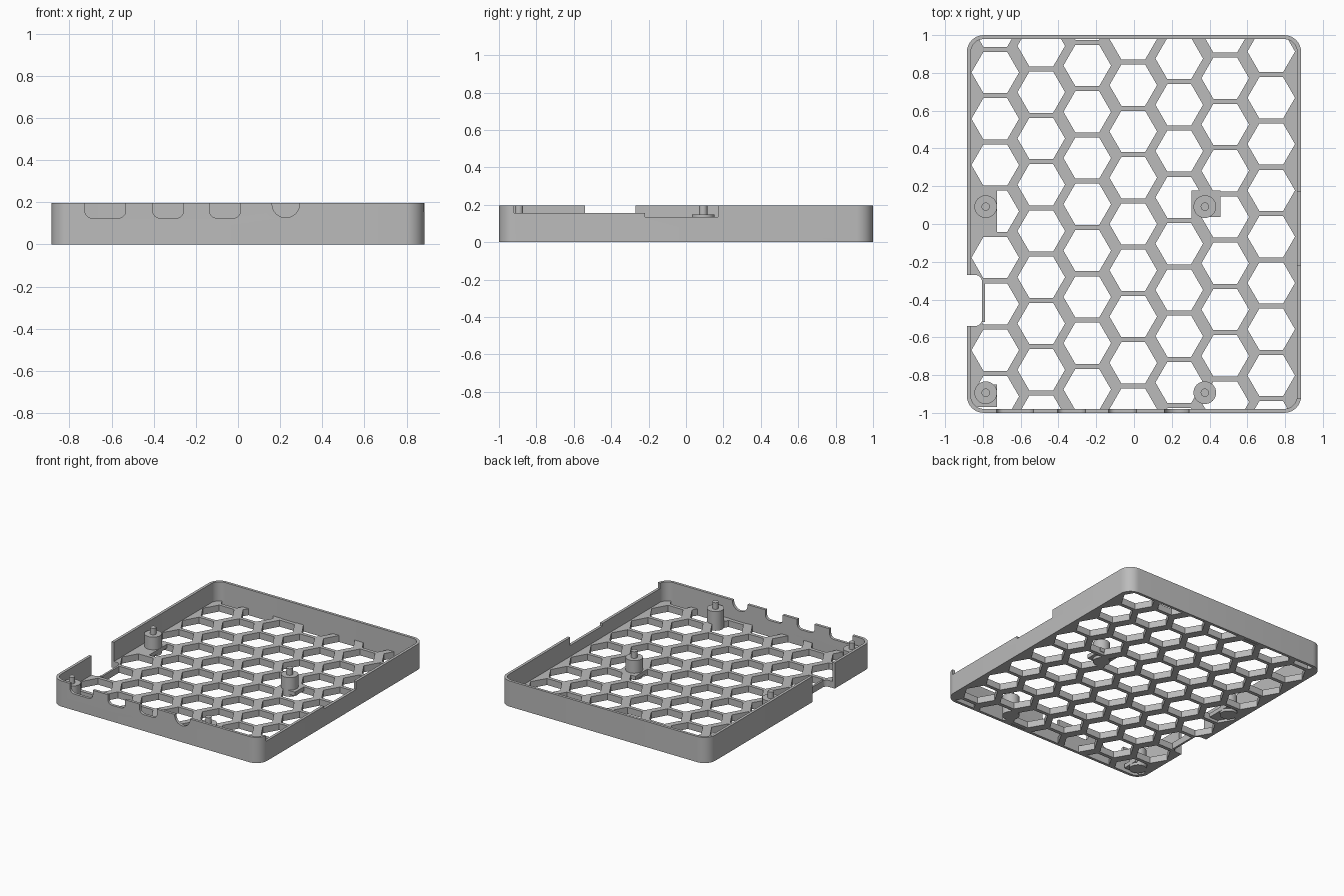
import bpy, bmesh, math
from mathutils import Matrix

if "Cube" in bpy.data.objects:
    bpy.data.objects.remove(bpy.data.objects["Cube"], do_unlink=True)

HALF_X, HALF_Y, HEIGHT = 0.885, 1.0, 0.197
WALL, FLOOR, RADIUS = 0.021, 0.05, 0.09

grey = bpy.data.materials.new("plastic_grey")
grey.use_nodes = True
grey.diffuse_color = (0.5, 0.5, 0.5, 1)
grey.node_tree.nodes["Principled BSDF"].inputs["Base Color"].default_value = (0.5, 0.5, 0.5, 1)


def rounded(x0, x1, y0, y1, r, seg=8):
    """Outline of a rectangle with rounded corners."""
    corners = [(x1 - r, y1 - r), (x0 + r, y1 - r), (x0 + r, y0 + r), (x1 - r, y0 + r)]
    return [(cx + r * math.cos(a), cy + r * math.sin(a))
            for i, (cx, cy) in enumerate(corners)
            for a in [math.pi / 2 * (i + s / seg) for s in range(seg + 1)]]


def rect(x0, x1, y0, y1):
    return [(x0, y0), (x1, y0), (x1, y1), (x0, y1)]


def polygon(cx, cy, r, n):
    return [(cx + r * math.cos(math.tau * i / n), cy + r * math.sin(math.tau * i / n))
            for i in range(n)]


def prisms(name, items, matrix=None):
    """One object made of upright prisms, each (outline, bottom, top)."""
    bm = bmesh.new()
    for outline, z0, z1 in items:
        low = [bm.verts.new((x, y, z0)) for x, y in outline]
        high = [bm.verts.new((x, y, z1)) for x, y in outline]
        bm.faces.new(low[::-1])
        bm.faces.new(high)
        for i in range(len(low)):
            j = (i + 1) % len(low)
            bm.faces.new((low[i], low[j], high[j], high[i]))
    if matrix:
        bm.transform(matrix)
    bmesh.ops.recalc_face_normals(bm, faces=bm.faces)
    mesh = bpy.data.meshes.new(name)
    bm.to_mesh(mesh)
    bm.free()
    mesh.materials.append(grey)
    obj = bpy.data.objects.new(name, mesh)
    bpy.context.collection.objects.link(obj)
    return obj


def activate(obj):
    bpy.ops.object.select_all(action='DESELECT')
    obj.select_set(True)
    bpy.context.view_layer.objects.active = obj


def cut(obj, cutter):
    """Subtract the cutter and discard it."""
    activate(obj)
    mod = obj.modifiers.new("cut", 'BOOLEAN')
    mod.operation, mod.solver, mod.object = 'DIFFERENCE', 'EXACT', cutter
    bpy.ops.object.modifier_apply(modifier=mod.name)
    bpy.data.objects.remove(cutter, do_unlink=True)


def smooth(obj):
    activate(obj)
    bpy.ops.object.shade_smooth_by_angle(angle=math.radians(30))


def side_notch():
    return prisms("notch_cutter", [(rounded(-1.1, -0.805, -0.54, -0.27, 0.035), -1, 1)])


# Outer wall ring
wall = prisms("outer_wall", [(rounded(-HALF_X, HALF_X, -HALF_Y, HALF_Y, RADIUS), 0, HEIGHT)])
ix, iy = HALF_X - WALL, HALF_Y - WALL
cut(wall, prisms("inside_cutter", [(rounded(-ix, ix, -iy, iy, RADIUS - WALL), -1, 1)]))
cut(wall, side_notch())

# Port openings along the front wall
ports = [(rounded(x0, x1, 0.125, 0.4, 0.035), 0.93, 1.1)
         for x0, x1 in ((-0.727, -0.533), (-0.405, -0.258), (-0.135, 0.012))]
ports.append((polygon(0.227, 0.192, 0.065, 32), 0.93, 1.1))
cut(wall, prisms("port_cutter", ports, Matrix.Rotation(math.pi / 2, 4, 'X')))

# Stepped lowering of the wall on the +x side
cut(wall, prisms("rim_cutter_high", [(rect(0.84, 1, -0.92, -0.2), 0.155, 1)]))
cut(wall, prisms("rim_cutter_low", [(rect(0.84, 1, -0.22, 0.17), 0.135, 1)]))
smooth(wall)

# Floor grille with slanted rows of hexagonal holes
edge = 0.008
grille = prisms("floor_grille", [(rounded(edge - HALF_X, HALF_X - edge, edge - HALF_Y,
                                          HALF_Y - edge, RADIUS - edge), 0, FLOOR)])
PITCH, COLUMN = 0.245, 0.2435
holes = []
for col in range(-3, 4):
    for row in range(-9, 10):
        y = 0.557 - 0.104 * (col + 3) + PITCH * row
        if abs(y) < 1.1:
            holes.append((polygon(COLUMN * col - 0.004, y, 0.126, 6), -0.1, 0.2))
cut(grille, prisms("hex_cutter", holes))
cut(grille, side_notch())

# Lip bridging the hole beside the side notch
prisms("notch_lip", [(rect(-0.805, -0.79, -0.52, -0.29), 0, FLOOR)])

# Pads under the posts
prisms("post_pads", [(rect(0.305, 0.457, 0.037, 0.178), 0.02, FLOOR),
                     (rect(-0.87, -0.725, -0.05, 0.178), 0.02, FLOOR),
                     (rect(-0.86, -0.725, -0.97, -0.85), 0.02, FLOOR)])

# Mounting posts with locating pins
for side, x in (("right", -0.785), ("left", 0.375)):
    for end, y in (("front", -0.893), ("back", 0.092)):
        smooth(prisms(f"{end}_{side}_post", [(polygon(x, y, 0.06, 32), 0, 0.147)]))
        smooth(prisms(f"{end}_{side}_pin", [(polygon(x, y, 0.022, 20), 0.14, HEIGHT)]))
